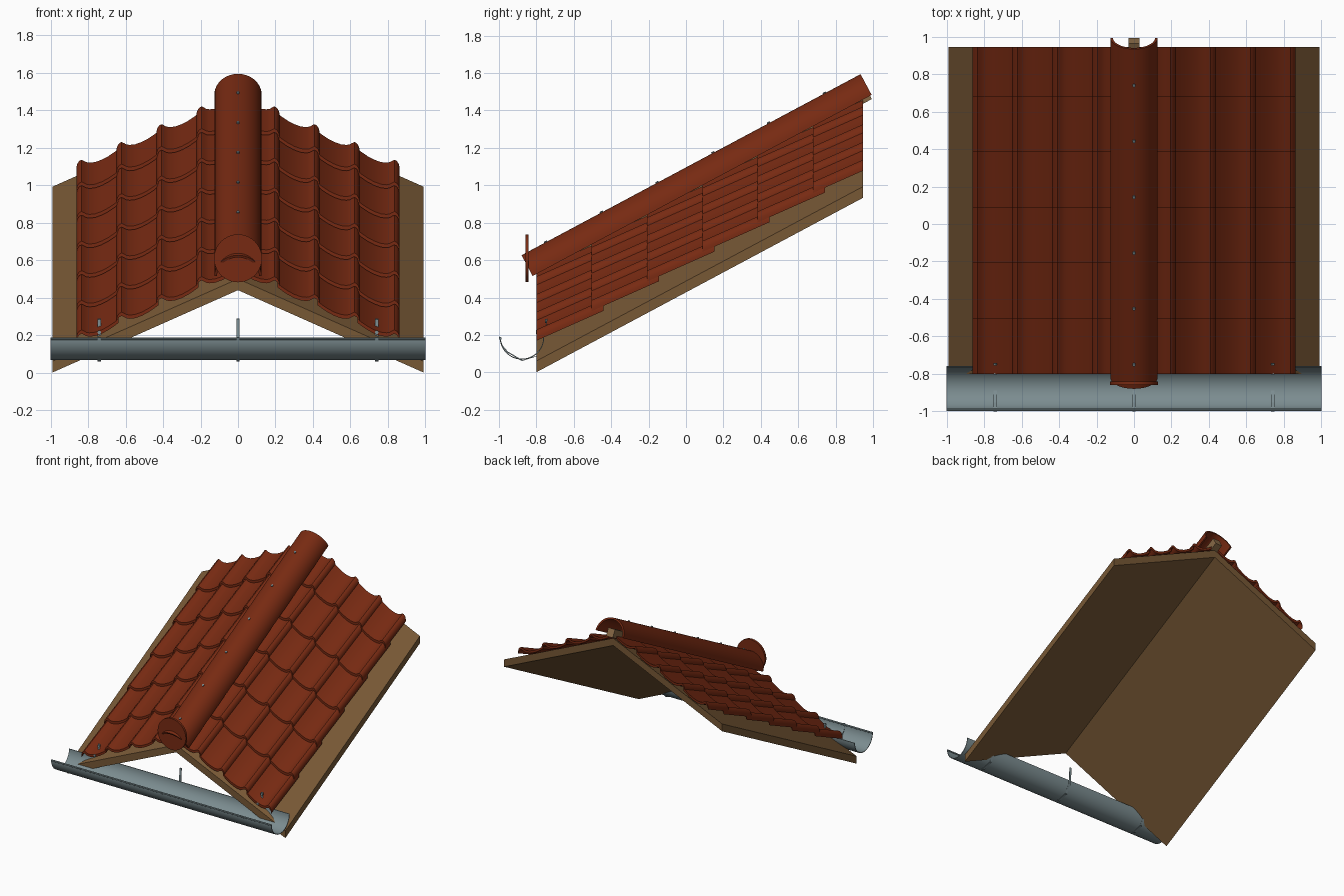
import bpy, bmesh, math
from mathutils import Vector, Matrix

if "Cube" in bpy.data.objects:
    bpy.data.objects.remove(bpy.data.objects["Cube"])

SX, SY = 0.444, 0.534            # fall to each side, rise towards the back
Y0, Y1 = -0.80, 0.945            # deck front and back
ANG = math.atan(SY)
ALONG = Vector((0, math.cos(ANG), math.sin(ANG)))
NORMAL = Vector((0, -math.sin(ANG), math.cos(ANG)))
AXIS = Vector((0, -0.82, 0.515))  # front end of the ridge axis
LENGTH = 2.055


def material(name, rgb):
    m = bpy.data.materials.new(name)
    m.diffuse_color = (*rgb, 1)
    m.use_nodes = True
    m.node_tree.nodes["Principled BSDF"].inputs["Base Color"].default_value = m.diffuse_color
    return m


CLAY = material("clay red", (0.185, 0.023, 0.006))
WOOD = material("brown wood", (0.185, 0.098, 0.036))
PALE = material("pale wood", (0.24, 0.14, 0.06))
STEEL = material("grey steel", (0.20, 0.265, 0.28))


def finish(name, bm, mat, smooth=True):
    bmesh.ops.recalc_face_normals(bm, faces=bm.faces)
    me = bpy.data.meshes.new(name)
    bm.to_mesh(me)
    bm.free()
    ob = bpy.data.objects.new(name, me)
    bpy.context.collection.objects.link(ob)
    me.materials.append(mat)
    if smooth:
        bpy.ops.object.select_all(action='DESELECT')
        ob.select_set(True)
        bpy.context.view_layer.objects.active = ob
        bpy.ops.object.shade_smooth_by_angle(angle=math.radians(35))
    return ob


def loft(bm, top_a, low_a, top_b, low_b):
    """Thick sheet between two end sections, each given by two matching rows."""
    rows = [[bm.verts.new(p) for p in r] for r in (top_a, low_a, top_b, low_b)]
    ta, la, tb, lb = rows
    for i in range(len(ta) - 1):
        j = i + 1
        bm.faces.new((ta[i], ta[j], tb[j], tb[i]))
        bm.faces.new((la[i], lb[i], lb[j], la[j]))
        bm.faces.new((ta[i], la[i], la[j], ta[j]))
        bm.faces.new((tb[i], tb[j], lb[j], lb[i]))
    for i in (0, -1):
        bm.faces.new((ta[i], tb[i], lb[i], la[i]))


def cylinder(bm, centre, direction, radius, depth, sides):
    rot = Vector((0, 0, 1)).rotation_difference(direction).to_matrix().to_4x4()
    bmesh.ops.create_cone(bm, cap_ends=True, segments=sides, radius1=radius,
                          radius2=radius, depth=depth,
                          matrix=Matrix.Translation(centre) @ rot)


def deck_top(x, y):
    return 0.5 - SX * abs(x) + SY * (y - Y0)


# Roof deck: folded slab rising towards the back
bm = bmesh.new()
ends = []
for y in (Y0, Y1):
    for drop in (0, 0.06):
        ends.append([(x, y, deck_top(x, y) - drop) for x in (-0.99, 0, 0.99)])
loft(bm, *ends)
finish("roof_deck", bm, WOOD, False)

# Tiles: a roll at the outer edge, then a shallow pan
PROFILE = [(0, .045), (.005, .061), (.016, .071), (.028, .071), (.04, .060),
           (.052, .048), (.07, .037), (.1, .027), (.135, .024), (.17, .027),
           (.2, .034), (.225, .042)]
PITCH, ROWS, COLS = 0.2135, 6, 4
STEP = (Y1 - Y0 + 0.03) / ROWS
for side, label in ((-1, "left"), (1, "right")):
    bm = bmesh.new()
    for row in range(ROWS):
        ya = Y0 + row * STEP
        yb = min(ya + 0.36, Y1)
        for col in range(COLS):
            sections = []
            for y in (ya, yb):
                for drop in (0, 0.02):
                    pts = []
                    for u, h in PROFILE:
                        x = max(0.862 - col * PITCH - u, 0.002)
                        z = deck_top(x, ya) + 0.027 + h - drop + 0.444 * (y - ya)
                        pts.append((side * x, y, z))
                    sections.append(pts)
            loft(bm, *sections)
    finish("roof_tiles_" + label, bm, CLAY)

# Ridge cap: half-round shell square to the slope
bm = bmesh.new()
sections = []
for s in (0, LENGTH):
    for r in (0.126, 0.112):
        sections.append([AXIS + ALONG * s + NORMAL * (r * math.sin(a))
                         + Vector((r * math.cos(a), 0, 0))
                         for a in (math.pi * i / 24 for i in range(25))])
loft(bm, *sections)
finish("ridge_cap", bm, CLAY)

# End disc closing the front of the ridge
bm = bmesh.new()
cylinder(bm, (0, -0.85, 0.61), Vector((0, 1, 0)), 0.128, 0.018, 40)
finish("ridge_end_disc", bm, CLAY)

# Ridge batten under the cap
bm = bmesh.new()
sections = []
for s in (0.05, LENGTH - 0.01):
    for n in (0.045, -0.02):
        sections.append([AXIS + ALONG * s + NORMAL * n + Vector((x, 0, 0))
                         for x in (-0.03, 0.03)])
loft(bm, *sections)
finish("ridge_batten", bm, PALE, False)

# Screws along the ridge
bm = bmesh.new()
for i in range(6):
    y = -0.75 + 0.298 * i
    s = (y + 0.82 + 0.127 * math.sin(ANG)) / math.cos(ANG)
    cylinder(bm, AXIS + ALONG * s + NORMAL * 0.127, NORMAL, 0.009, 0.012, 10)
finish("ridge_screws", bm, STEEL)

# Gutter: half-round trough with a beaded front lip
GC = Vector((0, -0.877, 0.187))
bm = bmesh.new()
sections = []
for x in (-1, 1):
    for r in (0.119, 0.114):
        sections.append([GC + Vector((x, -r * math.cos(a), -r * math.sin(a)))
                         for a in (math.pi * i / 24 for i in range(25))])
loft(bm, *sections)
cylinder(bm, (0, -0.992, 0.181), Vector((1, 0, 0)), 0.007, 2.0, 10)
finish("gutter", bm, STEEL)

# Gutter brackets: bent straps with a vertical tail
STRAP = [(-1.0, .187), (-.985, .14), (-.957, .107), (-.877, .06),
         (-.8, .085), (-.755, .15), (-.745, .285)]
for name, x in (("left", -0.74), ("middle", 0), ("right", 0.74)):
    bm = bmesh.new()
    sections = []
    for dx in (-0.009, 0.009):
        for t in (0, 0.006):
            sections.append([(x + dx, y + t * 0.7, z + t * 0.7) for y, z in STRAP])
    loft(bm, *sections)
    # Fixing screws in the tail
    for z, y in ((0.275, -0.748), (0.215, -0.797)):
        if x:
            cylinder(bm, (x, y, z), Vector((0, 1, 0)), 0.01, 0.012, 10)
    finish("gutter_bracket_" + name, bm, STEEL, False)
